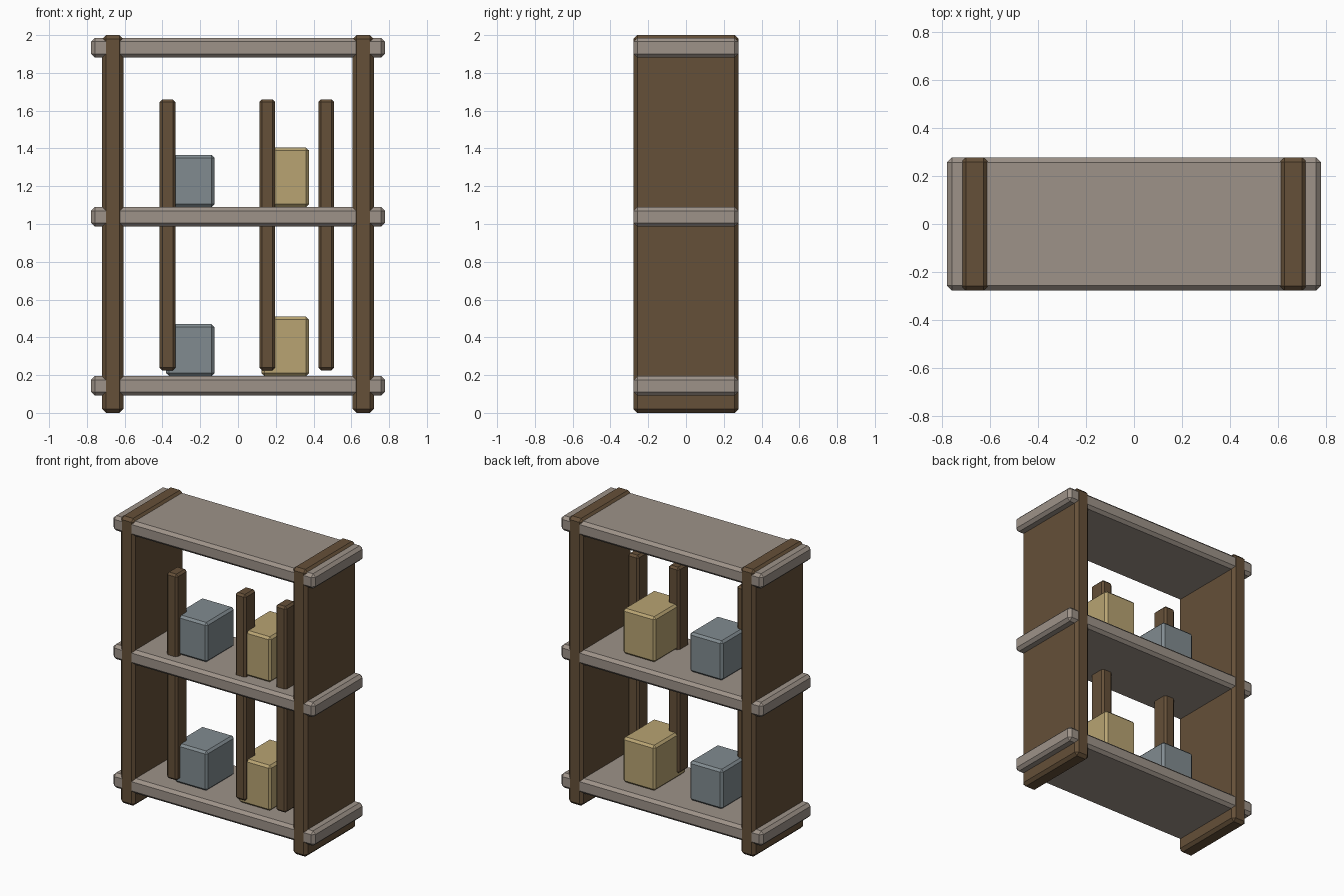
import bpy, bmesh

if "Cube" in bpy.data.objects:
    bpy.data.objects.remove(bpy.data.objects["Cube"])


def material(name, rgb):
    m = bpy.data.materials.new(name)
    m.diffuse_color = (*rgb, 1)
    m.use_nodes = True
    m.node_tree.nodes["Principled BSDF"].inputs["Base Color"].default_value = m.diffuse_color
    return m


WOOD = material("dark_wood", (0.13, 0.08, 0.04))
BOARD = material("pale_board", (0.34, 0.29, 0.25))
GREY = material("grey_box", (0.22, 0.26, 0.28))
TAN = material("tan_box", (0.48, 0.37, 0.17))


def box(name, xs, ys, zs, chamfer, mat):
    """Box between the given (min, max) ranges with single-step chamfered edges."""
    bm = bmesh.new()
    bmesh.ops.create_cube(bm, size=1)
    for v in bm.verts:
        v.co = [(r[0] + r[1]) / 2 + c * (r[1] - r[0]) for c, r in zip(v.co, (xs, ys, zs))]
    bmesh.ops.bevel(bm, geom=bm.edges[:], offset=chamfer, segments=1,
                    affect='EDGES', clamp_overlap=True)
    me = bpy.data.meshes.new(name)
    bm.to_mesh(me)
    bm.free()
    me.materials.append(mat)
    ob = bpy.data.objects.new(name, me)
    bpy.context.collection.objects.link(ob)
    return ob


# Side panels
for side, s in (("left", -1), ("right", 1)):
    x = s * 0.663
    box(f"{side}_side_panel", (x - 0.056, x + 0.056), (-0.278, 0.278), (0, 2), 0.02, WOOD)

# Shelves, with the boxes standing on the lower two
for level, top in (("bottom", 0.195), ("middle", 1.09), ("top", 1.985)):
    box(f"{level}_shelf", (-0.778, 0.778), (-0.277, 0.277), (top - 0.104, top), 0.02, BOARD)
    if level != "top":
        box(f"{level}_grey_box", (-0.38, -0.125), (-0.165, 0.145), (top, top + 0.275), 0.015, GREY)
        box(f"{level}_tan_box", (0.125, 0.375), (-0.18, 0.165), (top, top + 0.315), 0.015, TAN)

# Upright posts passing through the middle shelf
for i, x in enumerate((-0.373, 0.155, 0.467)):
    box(f"post_{i + 1}", (x - 0.042, x + 0.042), (-0.2, -0.08), (0.225, 1.66), 0.014, WOOD)
